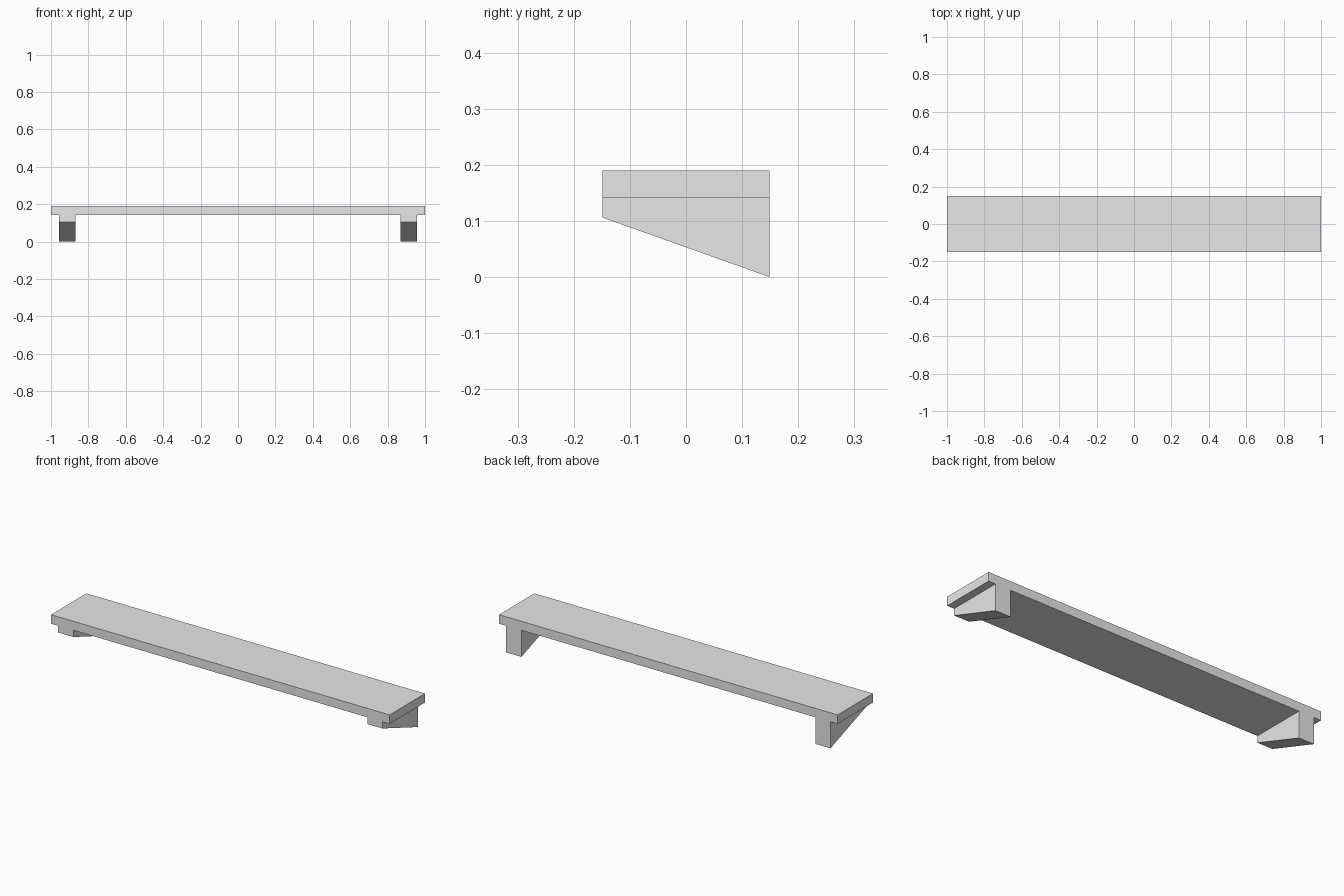
import bpy
import bmesh

cube = bpy.data.objects.get("Cube")
if cube:
    bpy.data.objects.remove(cube, do_unlink=True)

DEPTH = 0.149      # half depth
TOP, UNDER = 0.19, 0.142

grey = bpy.data.materials.new("light_grey")
grey.use_nodes = True
colour = (0.8, 0.8, 0.8, 1)
grey.diffuse_color = colour
grey.node_tree.nodes["Principled BSDF"].inputs["Base Color"].default_value = colour


def side_profile(name, profile, x0, x1):
    """Extrude a (y, z) outline along x from x0 to x1."""
    bm = bmesh.new()
    face = bm.faces.new([bm.verts.new((x0, y, z)) for y, z in profile])
    out = bmesh.ops.extrude_face_region(bm, geom=[face])
    moved = [v for v in out["geom"] if isinstance(v, bmesh.types.BMVert)]
    bmesh.ops.translate(bm, verts=moved, vec=(x1 - x0, 0, 0))
    bmesh.ops.recalc_face_normals(bm, faces=bm.faces)
    mesh = bpy.data.meshes.new(name)
    bm.to_mesh(mesh)
    bm.free()
    mesh.materials.append(grey)
    obj = bpy.data.objects.new(name, mesh)
    bpy.context.collection.objects.link(obj)
    return obj


# Flat shelf board
side_profile("shelf_board", [(-DEPTH, UNDER), (DEPTH, UNDER), (DEPTH, TOP), (-DEPTH, TOP)], -1, 1)

# Wedge brackets, deepest at the back
wedge = [(-DEPTH, UNDER), (-DEPTH, 0.106), (DEPTH, 0), (DEPTH, UNDER)]
for name, side in (("left_bracket", 1), ("right_bracket", -1)):
    side_profile(name, wedge, side * 0.868, side * 0.958)
